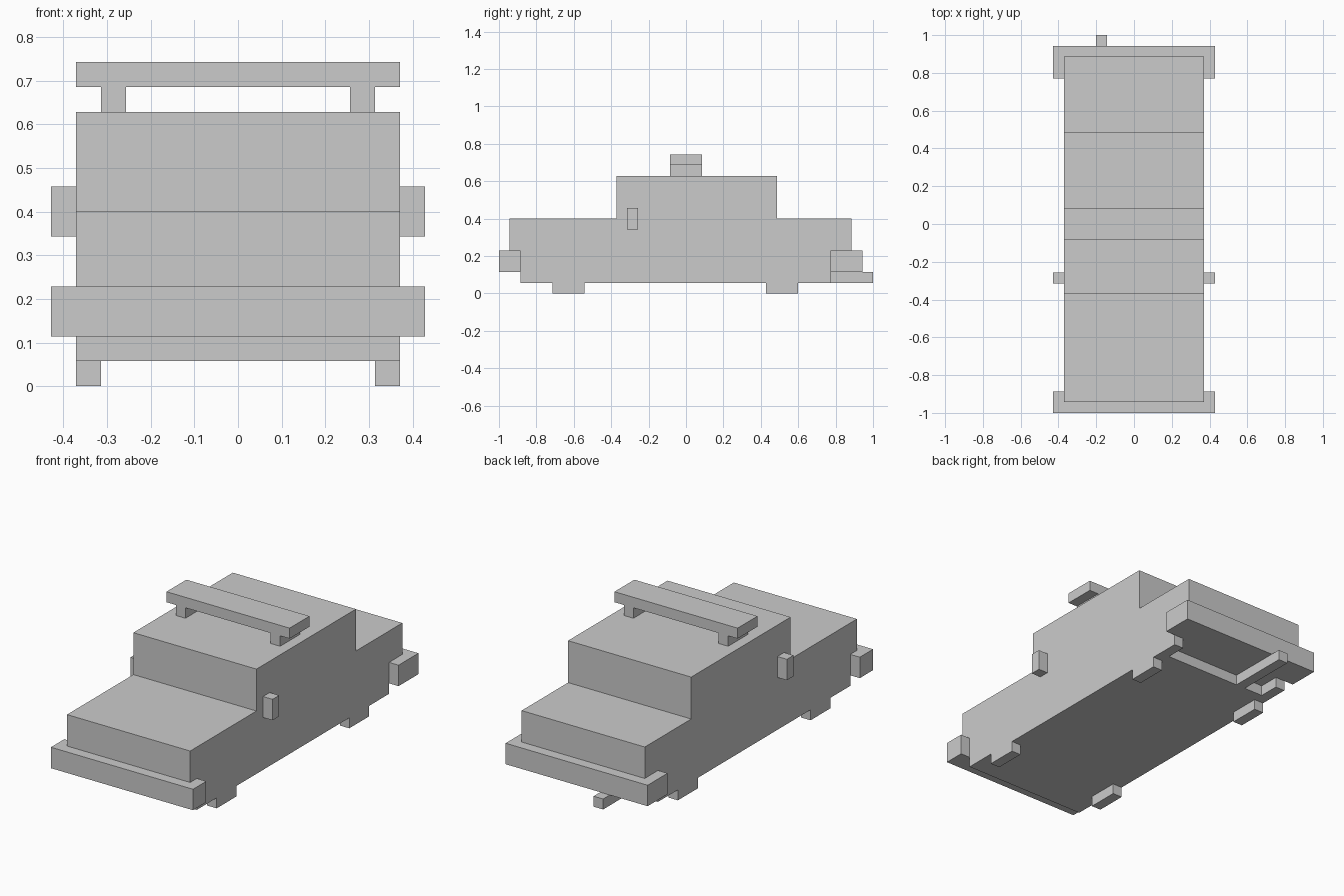
import bpy, bmesh
from mathutils import Vector

if "Cube" in bpy.data.objects:
    bpy.data.objects.remove(bpy.data.objects["Cube"])

U = 2 / 35  # block size: the model sits on a regular block grid


def finish(name, bm, mirror=False):
    bmesh.ops.recalc_face_normals(bm, faces=bm.faces[:])
    mesh = bpy.data.meshes.new(name)
    bm.to_mesh(mesh)
    bm.free()
    obj = bpy.data.objects.new(name, mesh)
    bpy.context.collection.objects.link(obj)
    if mirror:
        obj.modifiers.new("mirror_x", 'MIRROR')
    return obj


def prism(name, points, offset, mirror=False):
    """Extrude a closed outline of block coordinates along an offset."""
    bm = bmesh.new()
    face = bm.faces.new([bm.verts.new(Vector(p) * U) for p in points])
    ext = bmesh.ops.extrude_face_region(bm, geom=[face], use_keep_orig=True)
    moved = [v for v in ext["geom"] if isinstance(v, bmesh.types.BMVert)]
    bmesh.ops.translate(bm, verts=moved, vec=Vector(offset) * U)
    return finish(name, bm, mirror)


def box(name, x, y, z, mirror=False):
    base = [(x[0], y[0], z[0]), (x[1], y[0], z[0]),
            (x[1], y[1], z[0]), (x[0], y[1], z[0])]
    return prism(name, base, (0, 0, z[1] - z[0]), mirror)


def bumper(name, outer, body_end, tips):
    """U-shaped bumper wrapping the end of the body."""
    outline = [(-7.5, outer), (7.5, outer), (7.5, tips), (6.5, tips),
               (6.5, body_end), (-6.5, body_end), (-6.5, tips), (-7.5, tips)]
    return prism(name, [(x, y, 2) for x, y in outline], (0, 0, 2))


# Body and cabin: one side profile (y, z)
profile = [(-16.5, 2), (-15.5, 2), (-15.5, 1), (11.5, 1), (11.5, 2), (15.5, 2),
           (15.5, 7), (8.5, 7), (8.5, 11), (-6.5, 11), (-6.5, 7), (-16.5, 7)]
prism("body", [(-6.5, y, z) for y, z in profile], (13, 0, 0))

# Side sills beside the raised rear floor
box("rear_sill", (5.5, 6.5), (11.5, 13.5), (1, 2), True)

# Bumpers
bumper("front_bumper", -17.5, -16.5, -15.5)
bumper("rear_bumper", 16.5, 15.5, 13.5)

# Wheels
for name, y in (("front_wheel", -12.5), ("rear_wheel", 7.5)):
    box(name, (5.5, 6.5), (y, y + 3), (0, 1), True)

# Side mirrors
box("side_mirror", (6.5, 7.5), (-5.5, -4.5), (6, 8), True)

# Exhaust pipe
box("exhaust_pipe", (-3.5, -2.5), (11.5, 17.5), (1, 2))

# Roof bar on two posts
box("roof_bar_post", (4.5, 5.5), (-1.5, 1.5), (11, 12), True)
box("roof_bar", (-6.5, 6.5), (-1.5, 1.5), (12, 13))
